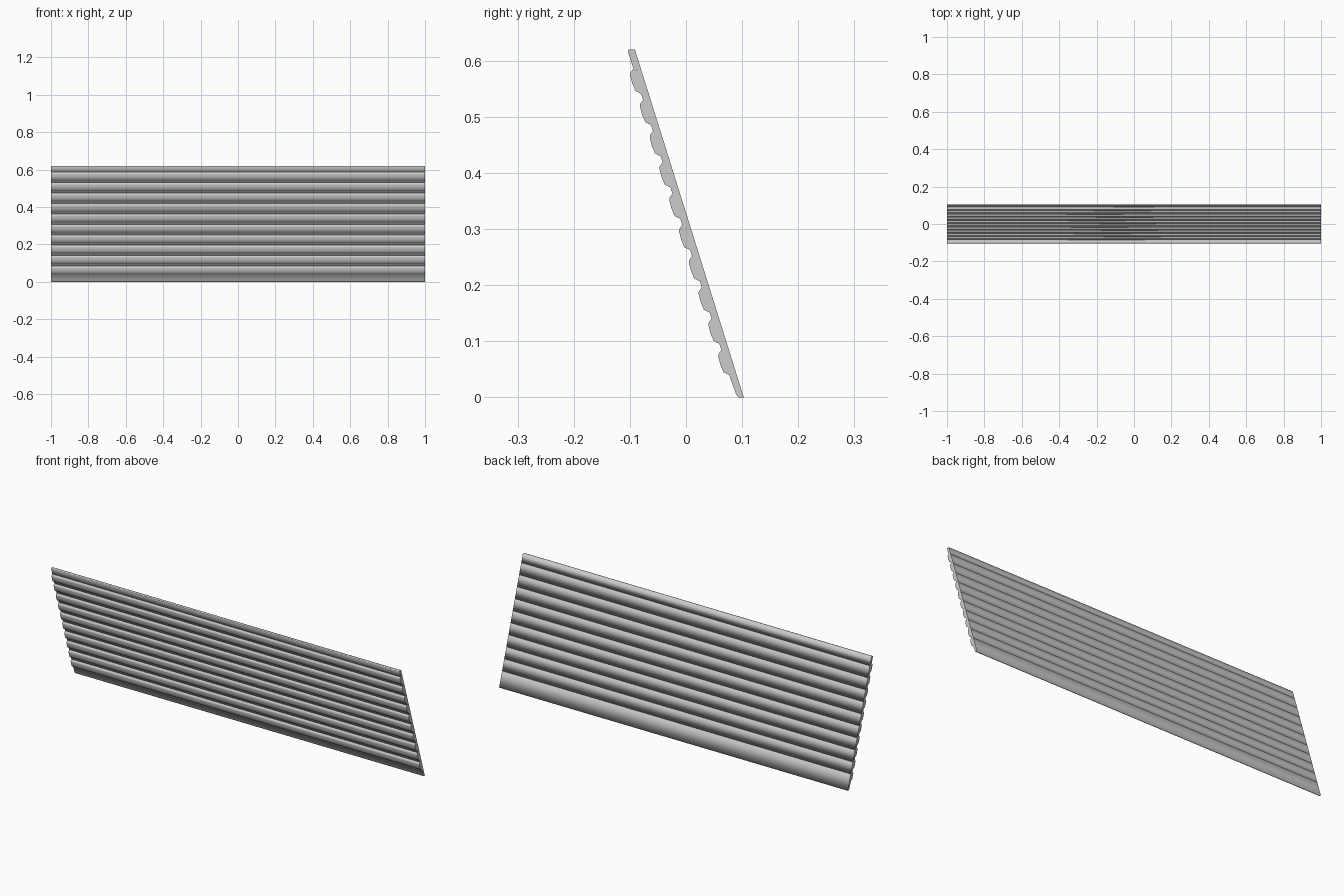
import bpy, bmesh

if "Cube" in bpy.data.objects:
    bpy.data.objects.remove(bpy.data.objects["Cube"])

PITCH = 0.0557      # vertical spacing of the slats
COUNT = 10
FIRST = 0.0844 - PITCH   # start of the first (lowest) slat
HEIGHT = 0.62

def back_y(z):
    # straight leaning back plane of the shutter
    return 0.103 - 0.313 * z

def slat(name, front, z_low, z_high):
    """Extrude one slat along x. front = (z, thickness) points from low to high."""
    outline = [(back_y(z) - w, z) for z, w in front]
    outline += [(back_y(z_high), z_high), (back_y(z_low), z_low)]
    bm = bmesh.new()
    left = [bm.verts.new((-1, y, z)) for y, z in outline]
    right = [bm.verts.new((1, y, z)) for y, z in outline]
    n = len(outline)
    caps = [bm.faces.new(left), bm.faces.new(right[::-1])]
    for i in range(n):
        j = (i + 1) % n
        f = bm.faces.new((left[i], right[i], right[j], left[j]))
        f.smooth = True
    for cap in caps:
        for e in cap.edges:
            e.smooth = False
    bmesh.ops.recalc_face_normals(bm, faces=bm.faces)
    me = bpy.data.meshes.new(name)
    bm.to_mesh(me)
    bm.free()
    ob = bpy.data.objects.new(name, me)
    bpy.context.collection.objects.link(ob)

# front of a slat: neck, ledge, flat bulge, rounded shoulder
RIB = [(0.0113, 0.0135), (0.0135, 0.0180), (0.0163, 0.0222), (0.0300, 0.0236),
       (0.0440, 0.0228), (0.0485, 0.0212), (0.0525, 0.0170), (PITCH, 0.0135)]
JOINT = -0.007      # joint is lower at the back than at the front

for k in range(COUNT):
    z0 = FIRST + k * PITCH
    rib = [(z0 + z, w) for z, w in RIB]
    if k == 0:
        # bottom slat with rounded foot
        slat("bottom_slat", [(0, 0.0085), (0.002, 0.0108), (0.007, 0.0122)] + rib,
             0, z0 + PITCH + JOINT)
    else:
        slat(f"slat_{k}", [(z0, 0.0135)] + rib, z0 + JOINT, z0 + PITCH + JOINT)

# plain top strip
z0 = FIRST + COUNT * PITCH
slat("top_strip", [(z0, 0.0133), (HEIGHT - 0.003, 0.0137), (HEIGHT, 0.0115)],
     z0 + JOINT, HEIGHT)
